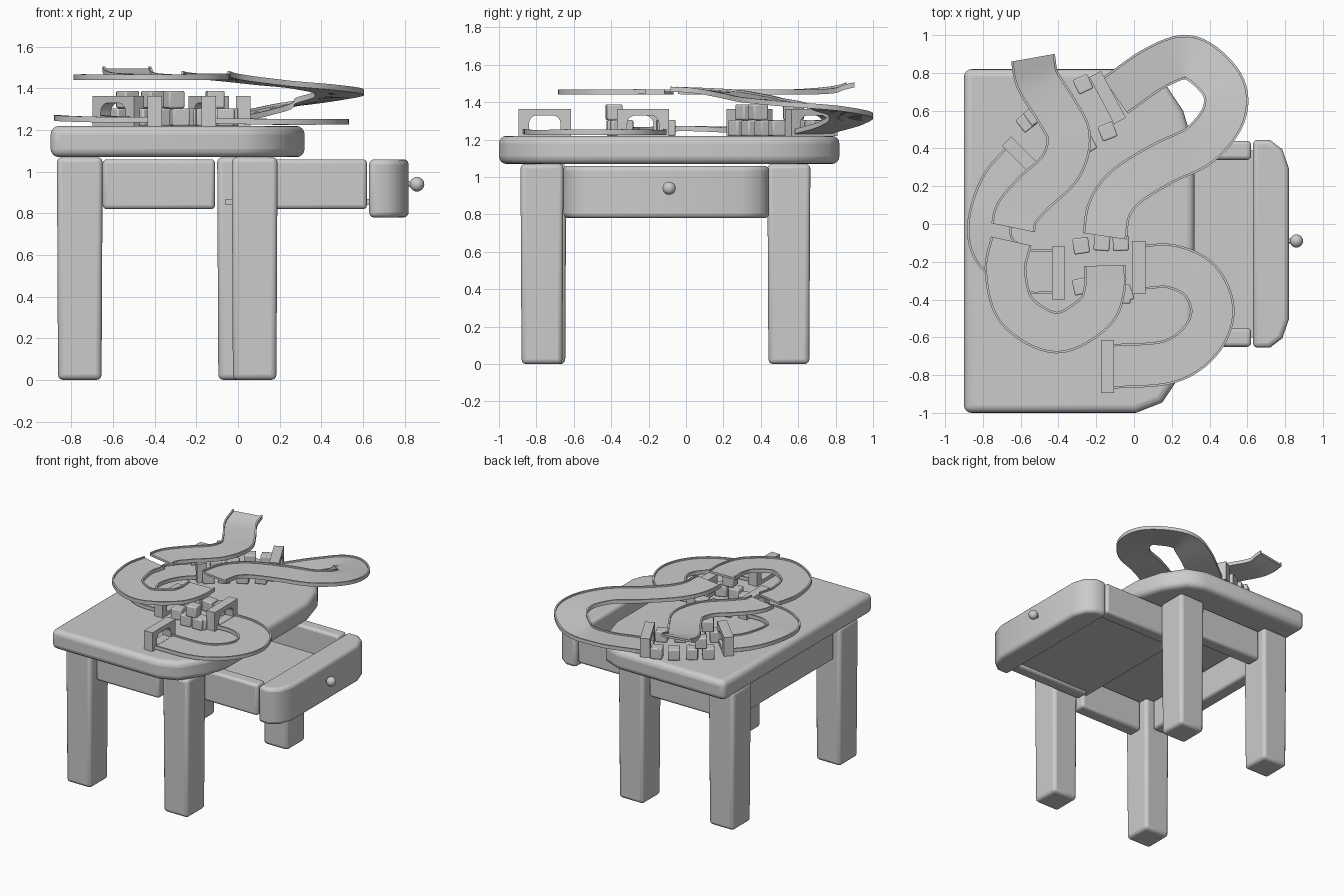
import bpy, bmesh, math
from mathutils import Vector, Matrix

if "Cube" in bpy.data.objects:
    bpy.data.objects.remove(bpy.data.objects["Cube"])


def finish(name, bm, bevel=0.0, segs=3, smooth=40):
    bmesh.ops.recalc_face_normals(bm, faces=bm.faces)
    me = bpy.data.meshes.new(name)
    bm.to_mesh(me)
    bm.free()
    ob = bpy.data.objects.new(name, me)
    bpy.context.collection.objects.link(ob)
    if bevel:
        m = ob.modifiers.new("round_edges", 'BEVEL')
        m.width, m.segments = bevel, segs
        m.limit_method, m.angle_limit = 'ANGLE', math.radians(50)
    bpy.context.view_layer.objects.active = ob
    ob.select_set(True)
    bpy.ops.object.shade_smooth_by_angle(angle=math.radians(smooth))
    ob.select_set(False)
    return ob


def extrude_into(bm, pts, offset):
    f = bm.faces.new([bm.verts.new(p) for p in pts])
    ext = bmesh.ops.extrude_face_region(bm, geom=[f])
    vs = [g for g in ext['geom'] if isinstance(g, bmesh.types.BMVert)]
    bmesh.ops.translate(bm, verts=vs, vec=offset)


def slab(name, outline, z0, z1, bevel=0.02, segs=3):
    bm = bmesh.new()
    extrude_into(bm, [(x, y, z0) for x, y in outline], (0, 0, z1 - z0))
    return finish(name, bm, bevel, segs)


def box(name, x0, x1, y0, y1, z0, z1, bevel=0.02, segs=3):
    return slab(name, [(x0, y0), (x1, y0), (x1, y1), (x0, y1)], z0, z1, bevel, segs)


def spline(pts, n=8):
    P = [Vector(p) for p in pts]
    P = [2 * P[0] - P[1]] + P + [2 * P[-1] - P[-2]]
    out = []
    for i in range(1, len(P) - 2):
        a, b, c, d = P[i - 1:i + 3]
        for k in range(n):
            t = k / n
            out.append(0.5 * (2 * b + (c - a) * t + (2 * a - 5 * b + 4 * c - d) * t * t
                              + (3 * b - a - 3 * c + d) * t ** 3))
    return out + [P[-2]]


def track(name, pts, w=0.235):
    # flat ribbon with a low raised lip on each side
    h, l = w / 2, 0.012
    prof = [(-h, -0.009), (h, -0.009), (h, 0.018), (h - l, 0.018),
            (h - l, 0.007), (-h + l, 0.007), (-h + l, 0.018), (-h, 0.018)]
    path = spline(pts)
    bm = bmesh.new()
    rings = []
    for i, p in enumerate(path):
        t = path[min(i + 1, len(path) - 1)] - path[max(i - 1, 0)]
        side = Vector((-t.y, t.x, 0)).normalized()
        rings.append([bm.verts.new(p + side * u + Vector((0, 0, v))) for u, v in prof])
    for a, b in zip(rings, rings[1:]):
        for j in range(8):
            k = (j + 1) % 8
            bm.faces.new((a[j], a[k], b[k], b[j]))
    bm.faces.new(rings[0])
    bm.faces.new(rings[-1])
    finish(name, bm)


def arch(name, x, y, angle, w=0.28, d=0.07, h=0.145):
    # upright frame with a rounded window and a sill
    o, r = 0.085, 0.045
    pts = [(-w / 2, 0), (-w / 2, h), (w / 2, h), (w / 2, 0), (o, 0)]
    for s, a0 in ((1, 0), (-1, 90)):
        for k in range(5):
            a = math.radians(a0 + k * 22.5)
            pts.append((s * (o - r) + r * math.cos(a), 0.065 + r * math.sin(a)))
    pts.append((-o, 0))
    bm = bmesh.new()
    extrude_into(bm, [(-d / 2, u, v) for u, v in pts], (d, 0, 0))
    extrude_into(bm, [(-d / 2, u, v) for u, v in
                      ((-o, 0), (o, 0), (o, 0.028), (-o, 0.028))], (d, 0, 0))
    ob = finish(name, bm)
    ob.location = (x, y, 1.22)
    ob.rotation_euler = (0, 0, math.radians(angle))


def cut_corner_plan(x0, steps, y0, y1):
    # plan with square left corners and soft right corners
    low = [(x, y0 + d) for x, d in steps]
    high = [(x, y1 - d) for x, d in reversed(steps)]
    return [(x0, y0)] + low + high + [(x0, y1)]


# Table top
slab("table_top", cut_corner_plan(-0.9, [(0.01, 0), (0.15, 0.055), (0.26, 0.22), (0.32, 0.42)],
                                  -1.0, 0.82), 1.07, 1.22, 0.04, 4)

# Legs, slightly tapered
for nm, x, y in (("front_left", -0.76, -0.755), ("back_left", -0.76, 0.55),
                 ("front_right", 0.08, -0.77), ("back_right", 0.01, 0.55)):
    leg = box(nm + "_leg", x - 0.11, x + 0.11, y - 0.115, y + 0.115, 0, 1.07, 0.025)
    for v in leg.data.vertices:
        if v.co.z < 0.1:
            v.co.x = x + (v.co.x - x) * 0.95
            v.co.y = y + (v.co.y - y) * 0.95

# Aprons
box("front_apron", -0.65, -0.11, -0.81, -0.7, 0.82, 1.06)
box("back_apron", -0.65, -0.11, 0.5, 0.61, 0.82, 1.06)
box("left_apron", -0.82, -0.71, -0.64, 0.44, 0.82, 1.06)

# Open drawer
for nm, y in (("front", -0.6), ("back", 0.39)):
    box("drawer_side_" + nm, -0.03, 0.62, y - 0.05, y + 0.05, 0.82, 1.06)
box("drawer_bottom", -0.06, 0.63, -0.6, 0.39, 0.84, 0.87, 0)
slab("drawer_front", cut_corner_plan(0.63, [(0.72, 0), (0.785, 0.05), (0.82, 0.15)],
                                     -0.655, 0.445), 0.78, 1.06, 0.025)
bm = bmesh.new()
bmesh.ops.create_uvsphere(bm, u_segments=20, v_segments=12, radius=0.035,
                          matrix=Matrix.Translation((0.86, -0.09, 0.94)))
finish("drawer_knob", bm)
bm = bmesh.new()
bmesh.ops.create_cone(bm, cap_ends=True, segments=12, radius1=0.012, radius2=0.012, depth=0.04,
                      matrix=Matrix.Translation((0.825, -0.09, 0.94)) @ Matrix.Rotation(math.pi / 2, 4, 'Y'))
finish("knob_stem", bm)

# Toy track pieces
track("ramp_track", [(-0.535, 0.88, 1.488), (-0.51, 0.76, 1.46), (-0.41, 0.6, 1.45), (-0.345, 0.46, 1.45),
                     (-0.39, 0.3, 1.45), (-0.53, 0.165, 1.45), (-0.62, 0.06, 1.45), (-0.64, -0.02, 1.452)])
track("upper_bend_track", [(-0.65, -0.09, 1.45), (-0.68, -0.25, 1.45), (-0.62, -0.46, 1.45),
                           (-0.41, -0.575, 1.45), (-0.21, -0.47, 1.45), (-0.155, -0.34, 1.45),
                           (-0.155, -0.22, 1.453)], 0.22)
track("loop_track", [(-0.155, -0.065, 1.465), (-0.13, 0.08, 1.458), (-0.04, 0.2, 1.447), (0.15, 0.32, 1.425),
                     (0.35, 0.42, 1.405), (0.475, 0.58, 1.385), (0.465, 0.74, 1.365), (0.3, 0.88, 1.33),
                     (0.12, 0.83, 1.285), (-0.1, 0.68, 1.24)])
track("lower_left_track", [(-0.57, 0.35, 1.245), (-0.7, 0.2, 1.25), (-0.765, 0.0, 1.255),
                           (-0.73, -0.15, 1.25), (-0.58, -0.245, 1.245), (-0.42, -0.25, 1.245)])
track("lower_right_track", [(0.03, -0.23, 1.24), (0.2, -0.225, 1.235), (0.35, -0.3, 1.235), (0.415, -0.46, 1.235),
                            (0.35, -0.62, 1.235), (0.18, -0.73, 1.235), (-0.13, -0.755, 1.24)])

# Arched track gates
for i, (x, y, a) in enumerate(((-0.14, -0.755, 0), (-0.4, -0.26, 0), (0.025, -0.23, 0),
                               (-0.14, 0.67, 28), (-0.575, 0.34, 45))):
    arch("track_gate_%d" % (i + 1), x, y, a)

# Toy blocks between the gates: x, y, turn, layer
blocks = [(-0.28, -0.115, 8, 0), (-0.17, -0.1, -5, 0), (-0.07, -0.1, 3, 0), (-0.05, -0.37, 20, 0),
          (-0.28, -0.33, 12, 0), (-0.16, -0.38, 5, 0), (-0.06, -0.38, 0, 0), (-0.11, -0.385, 6, 1),
          (-0.27, 0.74, 25, 0), (-0.14, 0.49, 22, 0), (-0.57, 0.54, 38, 0), (-0.48, 0.61, 30, 0),
          (-0.38, 0.69, 35, 0), (-0.25, 0.42, 28, 0), (-0.36, 0.35, 30, 0), (-0.45, 0.28, 40, 0),
          (-0.31, 0.385, 25, 1), (-0.41, 0.32, 35, 1), (-0.53, 0.575, 35, 1)]
for i, (x, y, a, layer) in enumerate(blocks):
    b = box("toy_block_%d" % (i + 1), -0.042, 0.042, -0.042, 0.042, 0, 0.084, 0.008, 2)
    b.location = (x, y, 1.22 + layer * 0.085)
    b.rotation_euler = (0, 0, math.radians(a))
